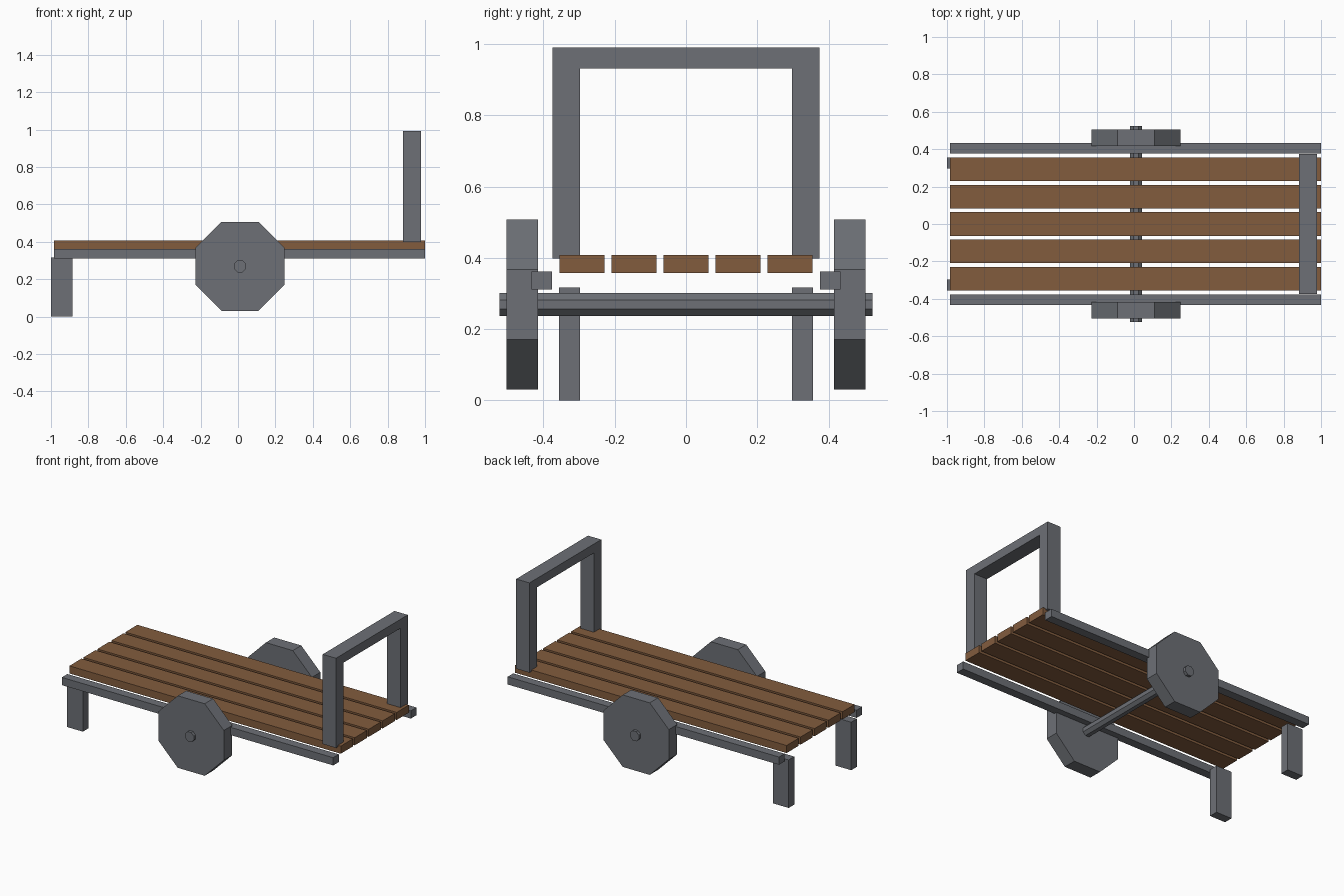
import bpy, bmesh, math
from mathutils import Matrix

if "Cube" in bpy.data.objects:
    bpy.data.objects.remove(bpy.data.objects["Cube"])


def material(name, colour):
    m = bpy.data.materials.new(name)
    m.diffuse_color = (*colour, 1)
    m.use_nodes = True
    m.node_tree.nodes["Principled BSDF"].inputs["Base Color"].default_value = m.diffuse_color
    return m


wood = material("brown_wood", (0.223, 0.107, 0.048))
metal = material("dark_metal", (0.153, 0.162, 0.181))


def finish(name, bm, mat):
    bmesh.ops.recalc_face_normals(bm, faces=bm.faces)
    me = bpy.data.meshes.new(name)
    bm.to_mesh(me)
    bm.free()
    me.materials.append(mat)
    ob = bpy.data.objects.new(name, me)
    bpy.context.collection.objects.link(ob)
    return ob


def box(name, x, y, z, mat=metal):
    bm = bmesh.new()
    bmesh.ops.create_cube(bm, size=1)
    for v in bm.verts:
        v.co = [r[0] if c < 0 else r[1] for c, r in zip(v.co, (x, y, z))]
    return finish(name, bm, mat)


def octagon(name, apothem, y0, y1):
    # eight-sided disc along y with a flat top
    bm = bmesh.new()
    r = apothem / math.cos(math.pi / 8)
    bmesh.ops.create_cone(bm, cap_ends=True, segments=8, radius1=r, radius2=r, depth=y1 - y0)
    turn = Matrix.Rotation(math.pi / 2, 4, 'X') @ Matrix.Rotation(math.pi / 8, 4, 'Z')
    place = Matrix.Translation((0.011, (y0 + y1) / 2, 0.269))
    bmesh.ops.transform(bm, matrix=place @ turn, verts=bm.verts)
    return finish(name, bm, metal)


# deck planks
for i in range(5):
    yc = (i - 2) * 0.146
    box(f"deck_plank_{i + 1}", (-0.984, 1), (yc - 0.063, yc + 0.063), (0.358, 0.408), wood)

# side rails, rear legs and wheels on both sides
for side, s in (("front", -1), ("back", 1)):
    span = lambda a, b: tuple(sorted((s * a, s * b)))
    box(f"{side}_side_rail", (-0.984, 1), span(0.376, 0.434), (0.311, 0.362))
    box(f"{side}_leg", (-1, -0.885), span(0.297, 0.356), (0, 0.317))
    octagon(f"{side}_wheel", 0.238, *span(0.416, 0.504))

# axle
octagon("axle", 0.032, -0.523, 0.523)

# push handle: one extruded arch profile
arch = [(-0.375, 0.398), (-0.375, 0.991), (0.375, 0.991), (0.375, 0.398),
        (0.298, 0.398), (0.298, 0.932), (-0.298, 0.932), (-0.298, 0.398)]
bm = bmesh.new()
face = bm.faces.new([bm.verts.new((0.882, y, z)) for y, z in arch])
ext = bmesh.ops.extrude_face_region(bm, geom=[face], use_keep_orig=True)
for g in ext["geom"]:
    if isinstance(g, bmesh.types.BMVert):
        g.co.x = 0.979
finish("push_handle", bm, metal)
